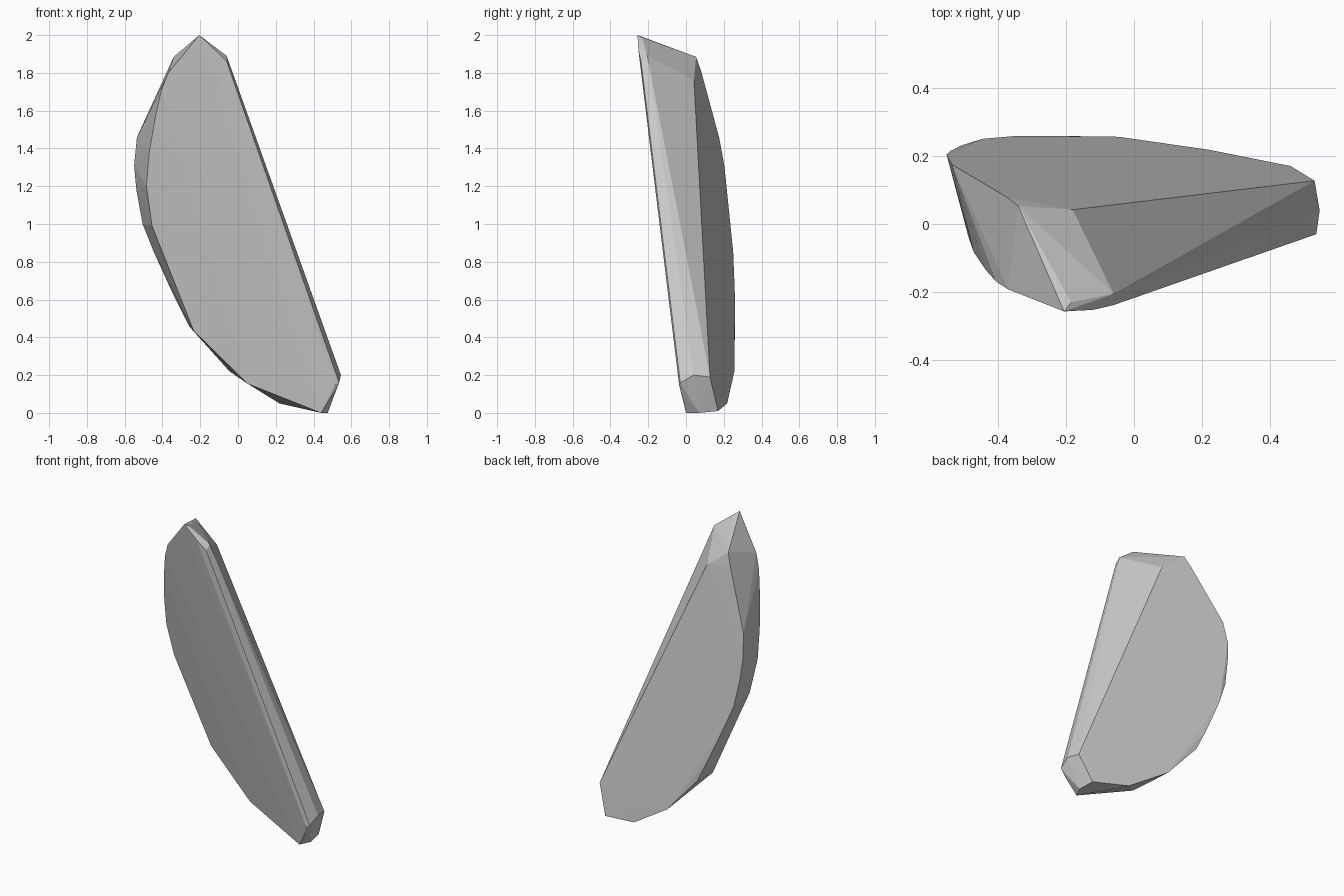
import bpy, bmesh

# Front face: tilted plane that swells a little towards its curved left edge
def front_y(x, z):
    left = max(0.0, (0.64 * (2.0 - z) - 2.0 * (x + 0.2)) / 2.1)
    return -0.255 - 0.245 * (x + 0.21) - 0.214 * (z - 2.0) - 0.025 * min(1.0, left / 0.3)

# Outline (x, z) of the front face
front = [(-0.205, 2.0), (-0.37, 1.80), (-0.405, 1.71), (-0.435, 1.58), (-0.47, 1.38), (-0.485, 1.2),
         (-0.455, 0.99), (-0.235, 0.435), (0.05, 0.155), (0.44, 0.01), (0.50, 0.10), (0.515, 0.15)]
# Outline of the back face
back = [(-0.34, 0.053, 1.885), (-0.18, 0.042, 1.76), (0.53, 0.127, 0.19), (0.46, 0.17, 0.01),
        (0.22, 0.218, 0.05), (-0.045, 0.256, 0.22), (-0.26, 0.259, 0.46), (-0.34, 0.259, 0.62),
        (-0.445, 0.25, 0.85), (-0.505, 0.231, 1.0), (-0.538, 0.215, 1.18), (-0.55, 0.203, 1.31),
        (-0.535, 0.175, 1.46), (-0.37, 0.077, 1.82)]
# Chipped corners at the top and the narrow foot
chips = [(-0.06, -0.205, 1.89), (-0.06, -0.238, 1.86), (-0.12, -0.252, 1.92), (-0.185, -0.23, 1.985),
         (0.545, 0.04, 0.2), (0.535, -0.03, 0.16), (0.475, 0.07, 0.0), (0.44, 0.0, 0.0)]

points = [(x, front_y(x, z), z) for x, z in front] + back + chips

# Flat-faced stone shard as the hull of those points
bm = bmesh.new()
for p in points:
    bm.verts.new(p)
bmesh.ops.convex_hull(bm, input=bm.verts[:])
loose = [v for v in bm.verts if not v.link_faces]
bmesh.ops.delete(bm, geom=loose, context='VERTS')
bmesh.ops.recalc_face_normals(bm, faces=bm.faces[:])
mesh = bpy.data.meshes.new("stone_shard")
bm.to_mesh(mesh)
bm.free()

grey = bpy.data.materials.new("stone grey")
grey.diffuse_color = (0.6, 0.6, 0.6, 1)
mesh.materials.append(grey)
bpy.context.collection.objects.link(bpy.data.objects.new("stone_shard", mesh))
